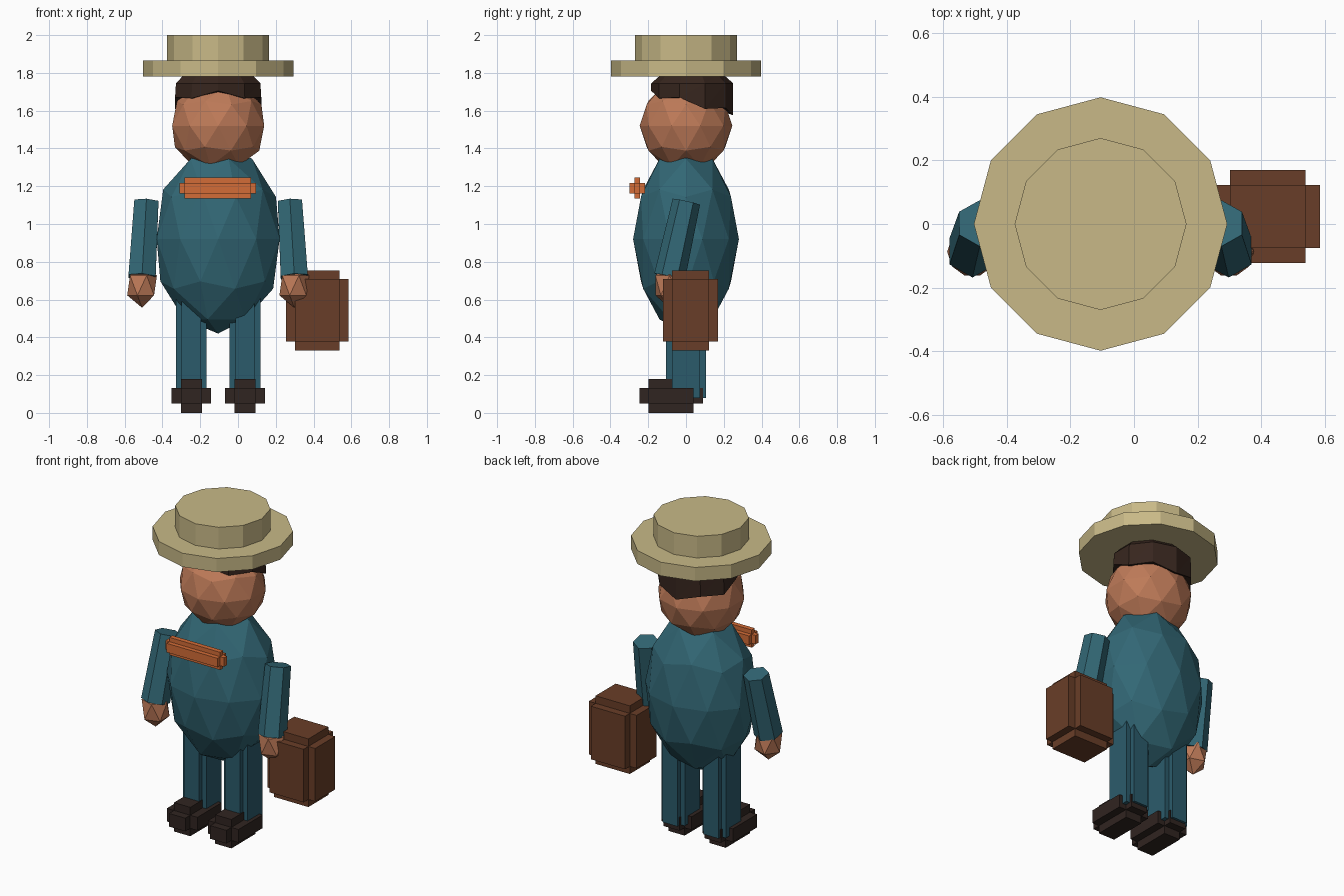
import bpy, bmesh, math
from mathutils import Vector, Matrix

if "Cube" in bpy.data.objects:
    bpy.data.objects.remove(bpy.data.objects["Cube"])

CX = -0.105  # symmetry plane of the figure


def mat(name, r, g, b):
    m = bpy.data.materials.new(name)
    m.diffuse_color = (r, g, b, 1)
    m.use_nodes = True
    m.node_tree.nodes["Principled BSDF"].inputs["Base Color"].default_value = m.diffuse_color
    return m


TEAL = mat("teal", 0.032, 0.136, 0.178)
TROUSER = mat("trouser_teal", 0.024, 0.105, 0.148)
STRAW = mat("straw", 0.578, 0.485, 0.242)
SKIN = mat("skin", 0.515, 0.195, 0.098)
ORANGE = mat("orange", 0.65, 0.15, 0.038)
BROWN = mat("brown", 0.141, 0.048, 0.021)
HAIR = mat("dark_hair", 0.038, 0.019, 0.013)
SHOE = mat("dark_leather", 0.03, 0.018, 0.015)


def finish(name, bm, material):
    bmesh.ops.recalc_face_normals(bm, faces=bm.faces[:])
    me = bpy.data.meshes.new(name)
    bm.to_mesh(me)
    bm.free()
    me.materials.append(material)
    ob = bpy.data.objects.new(name, me)
    bpy.context.collection.objects.link(ob)
    return ob


def ball(name, center, radii, subdiv, material):
    bm = bmesh.new()
    m = Matrix.Translation(center) @ Matrix.Diagonal((*radii, 1))
    bmesh.ops.create_icosphere(bm, subdivisions=subdiv, radius=1, matrix=m)
    finish(name, bm, material)


def tube(name, top, bottom, r_top, r_bottom, sides, material):
    top, bottom = Vector(top), Vector(bottom)
    axis = top - bottom
    rot = Vector((0, 0, 1)).rotation_difference(axis).to_matrix().to_4x4()
    bm = bmesh.new()
    bmesh.ops.create_cone(bm, cap_ends=True, segments=sides, radius1=r_bottom,
                          radius2=r_top, depth=axis.length,
                          matrix=Matrix.Translation((top + bottom) / 2) @ rot)
    finish(name, bm, material)


def stepped_box(name, lo, hi, t, material):
    """Box with notched edges: three crossing boxes, each full size on one axis."""
    lo, hi = Vector(lo), Vector(hi)
    size, mid = hi - lo, (hi + lo) / 2
    bm = bmesh.new()
    for axis in range(3):
        s = [size[i] - (0 if i == axis else 2 * t) for i in range(3)]
        bmesh.ops.create_cube(bm, size=1, matrix=Matrix.Translation(mid) @ Matrix.Diagonal((*s, 1)))
    finish(name, bm, material)


# Torso and head
ball("torso", (CX, 0, 0.92), (0.342, 0.28, 0.5), 2, TEAL)
ball("head", (CX, 0, 1.52), (0.256, 0.245, 0.25), 2, SKIN)

# Hair cap: ten-sided, ragged lower edge that drops toward the back
bm = bmesh.new()
rings = []
for level in range(3):
    ring = []
    for i in range(10):
        a = math.radians(36 * i + 18)
        c, s = math.cos(a), math.sin(a)
        rx, ry, z = [(0.24, 0.217, 1.64 - 0.05 * s + (0.015 if i % 2 else -0.015)),
                     (0.235, 0.217, 1.745), (0.19, 0.165, 1.79)][level]
        ring.append(bm.verts.new((CX + rx * c, 0.033 + ry * s, z)))
    rings.append(ring)
for a, b in zip(rings, rings[1:]):
    for i in range(10):
        j = (i + 1) % 10
        bm.faces.new((a[i], a[j], b[j]))
        bm.faces.new((a[i], b[j], b[i]))
bm.faces.new(rings[-1])
hub = bm.verts.new((CX, 0.033, 1.66))
for i in range(10):
    bm.faces.new((rings[0][(i + 1) % 10], rings[0][i], hub))
finish("hair", bm, HAIR)

# Straw hat
tube("hat_brim", (CX, 0, 1.865), (CX, 0, 1.78), 0.398, 0.398, 12, STRAW)
tube("hat_crown", (CX, 0, 2.0), (CX, 0, 1.85), 0.27, 0.27, 12, STRAW)

# Bow tie
stepped_box("bow_tie", (-0.31, -0.30, 1.135), (0.095, -0.216, 1.245), 0.027, ORANGE)

# Arms, hands, legs and shoes on both sides
for side, s in (("right", -1), ("left", 1)):
    ax = CX + s * 0.38
    hx = CX + s * 0.403
    tube(side + "_arm", (ax, 0.002, 1.118), (hx, -0.087, 0.72), 0.074, 0.083, 6, TEAL)
    ball(side + "_hand", (hx, -0.087, 0.675), (0.088, 0.088, 0.118), 1, SKIN)
    lx = CX + s * 0.142
    stepped_box(side + "_leg", (lx - 0.081, -0.105, 0.05), (lx + 0.081, 0.105, 0.65), 0.03, TROUSER)
    stepped_box(side + "_shoe", (lx - 0.105, -0.247, 0), (lx + 0.105, 0.09, 0.18), 0.049, SHOE)

# Suitcase
stepped_box("suitcase", (0.255, -0.122, 0.33), (0.585, 0.17, 0.755), 0.047, BROWN)
